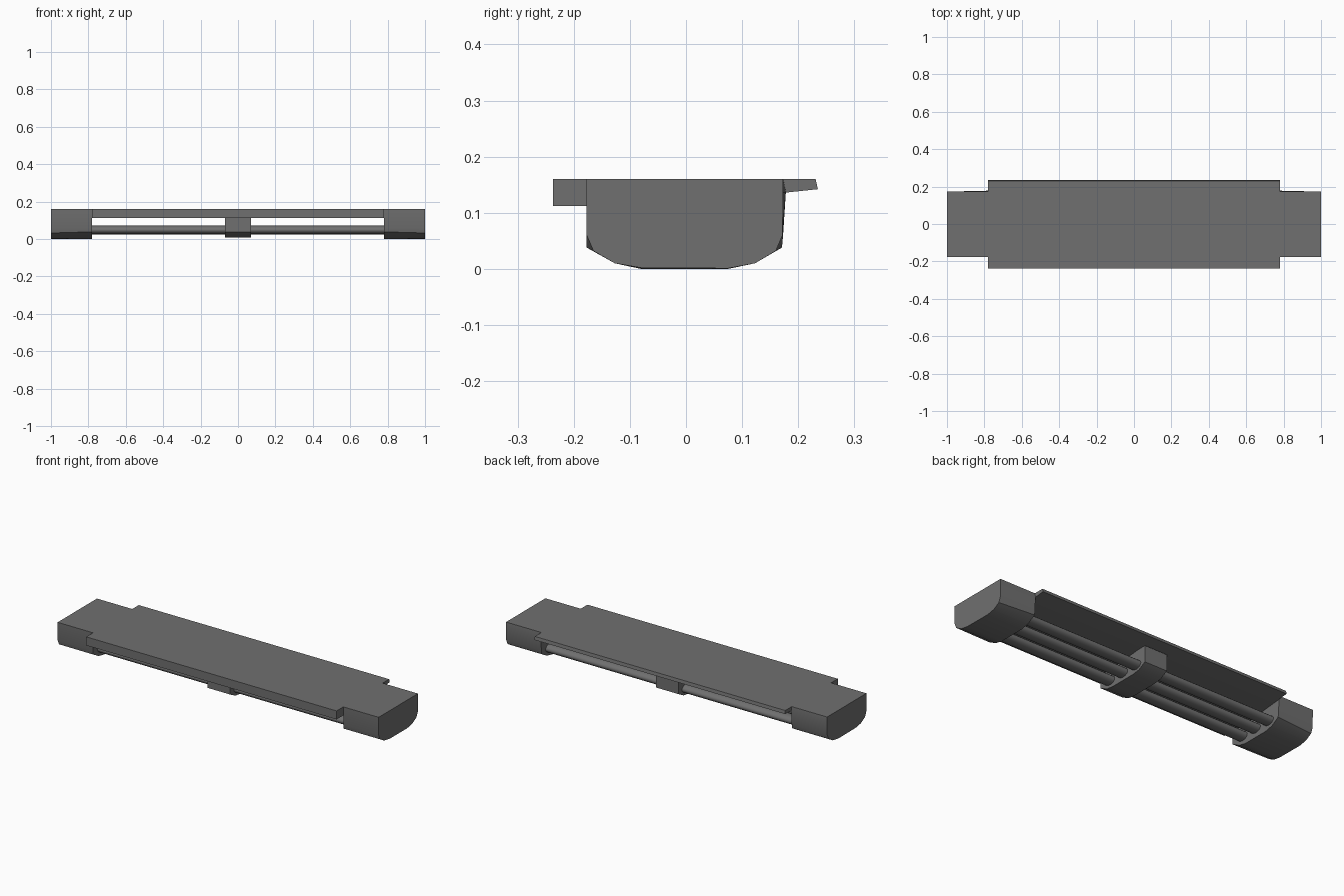
import bpy, bmesh, math

if "Cube" in bpy.data.objects:
    bpy.data.objects.remove(bpy.data.objects["Cube"])

# Dark grey finish
finish = bpy.data.materials.new("dark_grey")
finish.diffuse_color = (0.16, 0.16, 0.16, 1)
finish.use_nodes = True
finish.node_tree.nodes["Principled BSDF"].inputs["Base Color"].default_value = finish.diffuse_color


def extrude_x(name, profile, x0, x1, inner=None):
    """Prism along x from a (y, z) profile; inner optionally reshapes the x1 end."""
    bm = bmesh.new()
    a = [bm.verts.new((x0, y, z)) for y, z in profile]
    b = [bm.verts.new((x1, y, z)) for y, z in (inner or profile)]
    n = len(a)
    bm.faces.new(a)
    bm.faces.new(b[::-1])
    for i in range(n):
        j = (i + 1) % n
        bm.faces.new((a[i], b[i], b[j], a[j]))
    bmesh.ops.recalc_face_normals(bm, faces=bm.faces)
    mesh = bpy.data.meshes.new(name)
    bm.to_mesh(mesh)
    bm.free()
    ob = bpy.data.objects.new(name, mesh)
    bpy.context.collection.objects.link(ob)
    finish_object(ob)


def finish_object(ob):
    """Dark material and smooth shading with sharp corners kept."""
    ob.data.materials.append(finish)
    bpy.ops.object.select_all(action='DESELECT')
    ob.select_set(True)
    bpy.context.view_layer.objects.active = ob
    bpy.ops.object.shade_smooth_by_angle(angle=math.radians(35))


# Rounded-bottom end caps, corners softened toward the outer ends
outer = [(-0.177, 0.16), (-0.177, 0.06), (-0.165, 0.032), (-0.127, 0.01), (-0.08, 0.002),
         (0.075, 0.001), (0.123, 0.01), (0.160, 0.032), (0.172, 0.06), (0.173, 0.137), (0.173, 0.16)]
inner = [(-0.177, 0.16), (-0.177, 0.06), (-0.177, 0.038), (-0.127, 0.01), (-0.08, 0.0),
         (0.075, 0.0), (0.123, 0.01), (0.171, 0.038), (0.173, 0.06), (0.178, 0.137), (0.173, 0.16)]
for side, label in ((-1, "left"), (1, "right")):
    extrude_x(label + "_end_cap", outer, side * 1.0, side * 0.78, inner)

# Top housing: deep front lip, underside rising to a thin back lip
housing = [(-0.237, 0.16), (-0.237, 0.112), (-0.06, 0.112), (0.178, 0.136),
           (0.235, 0.142), (0.231, 0.16)]
extrude_x("top_housing", housing, -0.78, 0.78)

# Middle tube bracket
bracket = [(-0.172, 0.125), (-0.172, 0.038), (-0.125, 0.013), (-0.08, 0.007),
           (0.075, 0.007), (0.121, 0.013), (0.167, 0.038), (0.167, 0.13)]
extrude_x("middle_bracket", bracket, -0.07, 0.07)

# Three lamp tubes, slightly flattened
for i, y in enumerate((-0.1, 0.0, 0.1)):
    bpy.ops.mesh.primitive_cylinder_add(vertices=16, radius=0.023, depth=1.58,
                                        location=(0, y, 0.048),
                                        rotation=(0, math.pi / 2, 0))
    tube = bpy.context.object
    tube.name = f"lamp_tube_{i + 1}"
    tube.scale = (1, 1.55, 1)
    finish_object(tube)
